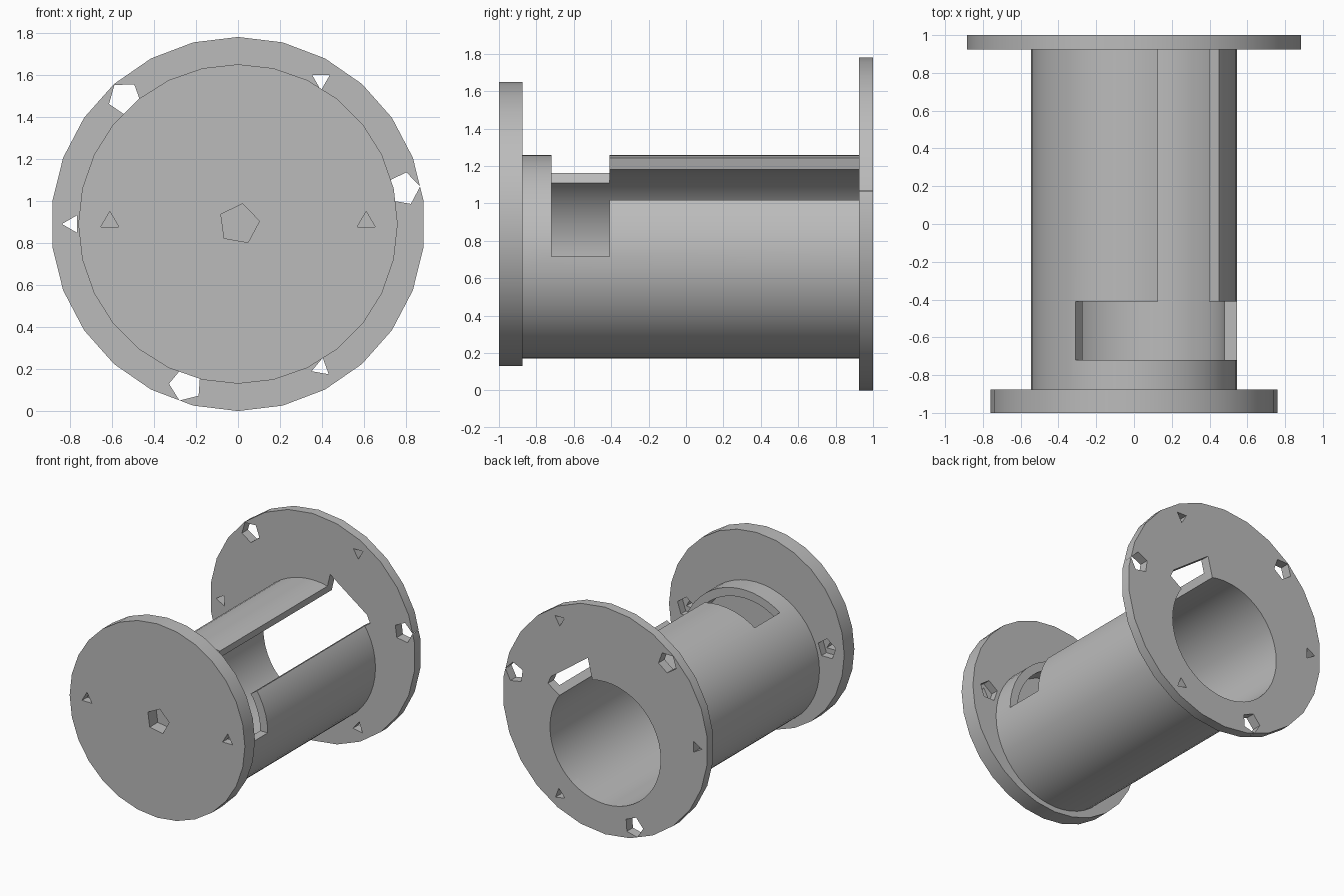
import bpy
import bmesh
from math import sin, cos, radians

if "Cube" in bpy.data.objects:
    bpy.data.objects.remove(bpy.data.objects["Cube"], do_unlink=True)

grey = bpy.data.materials.new("plain grey")
grey.use_nodes = True
grey.diffuse_color = (0.5, 0.5, 0.5, 1)
grey.node_tree.nodes["Principled BSDF"].inputs["Base Color"].default_value = (0.5, 0.5, 0.5, 1)

FLANGE_Z = 0.89      # centre height of both flanges
BARREL_Z = 0.715     # the barrel sits lower than the flanges
OUTER, INNER = 0.545, 0.48


def prism(name, outline, y0, y1):
    """Extrude an (x, z) outline along y."""
    bm = bmesh.new()
    face = bm.faces.new([bm.verts.new((x, y0, z)) for x, z in outline])
    ext = bmesh.ops.extrude_face_region(bm, geom=[face])
    for v in ext["geom"]:
        if isinstance(v, bmesh.types.BMVert):
            v.co.y = y1
    bmesh.ops.recalc_face_normals(bm, faces=bm.faces)
    mesh = bpy.data.meshes.new(name)
    bm.to_mesh(mesh)
    bm.free()
    mesh.materials.append(grey)
    obj = bpy.data.objects.new(name, mesh)
    bpy.context.collection.objects.link(obj)
    return obj


def ring(x, z, r, sides, start=90):
    """Regular polygon; start is the angle of the first corner."""
    angles = [radians(start + 360 * i / sides) for i in range(sides)]
    return [(x + r * cos(a), z + r * sin(a)) for a in angles]


def sector(corners):
    """Wedge from the barrel axis; corners are (degrees from top, radius)."""
    return [(0, BARREL_Z)] + [(r * sin(radians(a)), BARREL_Z + r * cos(radians(a)))
                              for a, r in corners]


def cut(obj, cutters):
    """Subtract the cutters, bake the result and delete them."""
    for c in cutters:
        c.hide_render = True
        mod = obj.modifiers.new("cut", "BOOLEAN")
        mod.operation = "DIFFERENCE"
        mod.solver = "EXACT"
        mod.object = c
    graph = bpy.context.evaluated_depsgraph_get()
    baked = bpy.data.meshes.new_from_object(obj.evaluated_get(graph))
    obj.modifiers.clear()
    obj.data = baked
    for c in cutters:
        bpy.data.objects.remove(c, do_unlink=True)


def bore():
    return prism("bore_cutter", ring(0, BARREL_Z, INNER, 48), -0.95, 1.1)


def slot():
    wedge = sector([(13.6, 0.645), (50, 0.615), (56, 0.6)])
    return prism("slot_cutter", wedge, -0.45, 1.1)


# Hollow barrel with a long slot and a wide window near the front
barrel = prism("barrel", ring(0, BARREL_Z, OUTER, 48), -0.875, 0.925)
window = prism("window_cutter", sector([(a, 0.8) for a in (-34.6, 0, 45, 90)]), -0.72, -0.41)
cut(barrel, [bore(), slot(), window])

# Solid front flange: blind centre socket, two screw holes with rear recesses
front = prism("front_flange", ring(0, FLANGE_Z, 0.76, 28), -1, -0.875)
holes = [prism("socket_cutter", ring(0.005, FLANGE_Z, 0.098, 5, 80), -1.1, -0.9)]
for side in (-1, 1):
    x = 0.61 * side
    holes.append(prism("screw_cutter", ring(x, 0.9, 0.05, 3), -1.1, -0.8))
    holes.append(prism("recess_cutter", ring(x, 0.9, 0.08, 5), -0.935, -0.8))
cut(front, holes)

# Open rear flange: bore, slot notch, three large and three small holes
back = prism("back_flange", ring(0, FLANGE_Z, 0.89, 26), 0.925, 1)
holes = [bore(), slot()]
for i in range(3):
    a = radians(12 + 120 * i)
    holes.append(prism("large_hole_cutter", ring(0.805 * cos(a), FLANGE_Z + 0.805 * sin(a),
                                                 0.08, 5, 80 + 120 * i), 0.8, 1.1))
    a = radians(60 + 120 * i)
    holes.append(prism("small_hole_cutter", ring(0.79 * cos(a), FLANGE_Z + 0.79 * sin(a),
                                                 0.048, 3, (270, 60, 80)[i]), 0.8, 1.1))
cut(back, holes)

# Smooth the round walls, keep the rims crisp
bpy.ops.object.select_all(action="DESELECT")
for obj in (barrel, front, back):
    obj.select_set(True)
bpy.context.view_layer.objects.active = barrel
bpy.ops.object.shade_smooth_by_angle(angle=radians(30))
